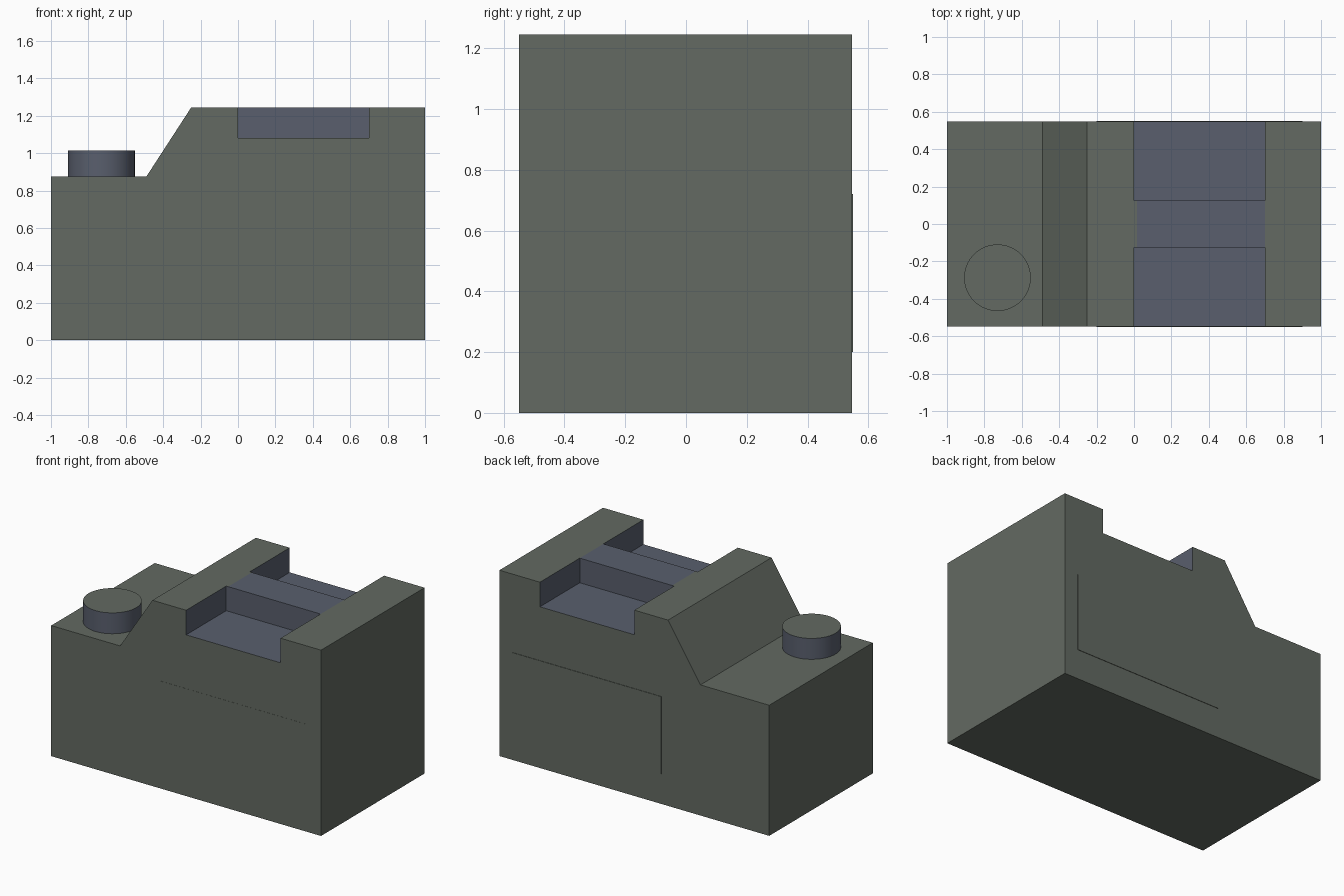
import bpy, bmesh

if "Cube" in bpy.data.objects:
    bpy.data.objects.remove(bpy.data.objects["Cube"], do_unlink=True)


def material(name, rgb):
    m = bpy.data.materials.new(name)
    m.use_nodes = True
    m.diffuse_color = (*rgb, 1)
    m.node_tree.nodes["Principled BSDF"].inputs["Base Color"].default_value = (*rgb, 1)
    return m


GREEN = material("grey_green", (0.125, 0.144, 0.122))
BLUE = material("slate_blue", (0.100, 0.114, 0.153))

FRONT, BACK = -0.549, 0.547
TOP, DECK, FLOOR = 1.245, 0.875, 1.08
SLOT_L, SLOT_R = 0.0, 0.70
BAR = 0.125


def finish(bm, name, blue_rule=None):
    """Turn the bmesh into an object, painting blue the faces that match the rule."""
    bmesh.ops.recalc_face_normals(bm, faces=bm.faces)
    for f in bm.faces:
        if blue_rule and blue_rule(f.calc_center_median(), f.normal):
            f.material_index = 1
    mesh = bpy.data.meshes.new(name)
    bm.to_mesh(mesh)
    bm.free()
    mesh.materials.append(GREEN)
    mesh.materials.append(BLUE)
    ob = bpy.data.objects.new(name, mesh)
    bpy.context.collection.objects.link(ob)
    return ob


def box(x0, x1, y0, y1, z0, z1):
    bm = bmesh.new()
    bmesh.ops.create_cube(bm, size=1)
    for v in bm.verts:
        v.co = (x1 if v.co.x > 0 else x0, y1 if v.co.y > 0 else y0, z1 if v.co.z > 0 else z0)
    return bm


# Body: side profile with the open slot, pushed through the depth
profile = [(-1, 0), (1, 0), (1, TOP), (SLOT_R, TOP), (SLOT_R, FLOOR), (SLOT_L, FLOOR),
           (SLOT_L, TOP), (-0.25, TOP), (-0.49, DECK), (-1, DECK)]
bm = bmesh.new()
face = bm.faces.new([bm.verts.new((x, FRONT, z)) for x, z in profile])
new = bmesh.ops.extrude_face_region(bm, geom=[face])["geom"]
bmesh.ops.translate(bm, vec=(0, BACK - FRONT, 0),
                    verts=[g for g in new if isinstance(g, bmesh.types.BMVert)])
finish(bm, "body", lambda c, n: abs(n.y) < 0.5 and -0.01 < c.x < 0.71 and FLOOR - 0.01 < c.z < TOP - 0.01)

# Bar across the slot, flush with the top, with a narrow body-coloured end strip
bm = box(SLOT_L, SLOT_R, -BAR, BAR, FLOOR, TOP)
bmesh.ops.bisect_plane(bm, geom=bm.verts[:] + bm.edges[:] + bm.faces[:],
                       plane_co=(0.015, 0, 0), plane_no=(1, 0, 0))
bm.normal_update()
hidden = [f for f in bm.faces if f.normal.z < -0.5 or abs(f.normal.x) > 0.5]
bmesh.ops.delete(bm, geom=hidden, context="FACES")
# Keep the open channel facing outward
bar = finish(bm, "slot_bar", lambda c, n: abs(n.z) < 0.5 or c.x > 0.015)

# Round knob on the low deck
bm = bmesh.new()
bmesh.ops.create_cone(bm, cap_ends=True, segments=64, radius1=0.178, radius2=0.178, depth=0.14)
bmesh.ops.translate(bm, vec=(-0.73, -0.287, DECK + 0.07), verts=bm.verts)
knob = finish(bm, "round_knob", lambda c, n: abs(n.z) < 0.5)
bpy.ops.object.select_all(action="DESELECT")
knob.select_set(True)
bpy.context.view_layer.objects.active = knob
bpy.ops.object.shade_smooth_by_angle()

# Thin side panels on front and back
finish(box(-0.2, 0.9, FRONT - 0.001, FRONT + 0.002, 0.2, 0.72), "front_panel")
finish(box(-0.2, 0.9, BACK - 0.002, BACK + 0.003, 0.2, 0.72), "back_panel")
